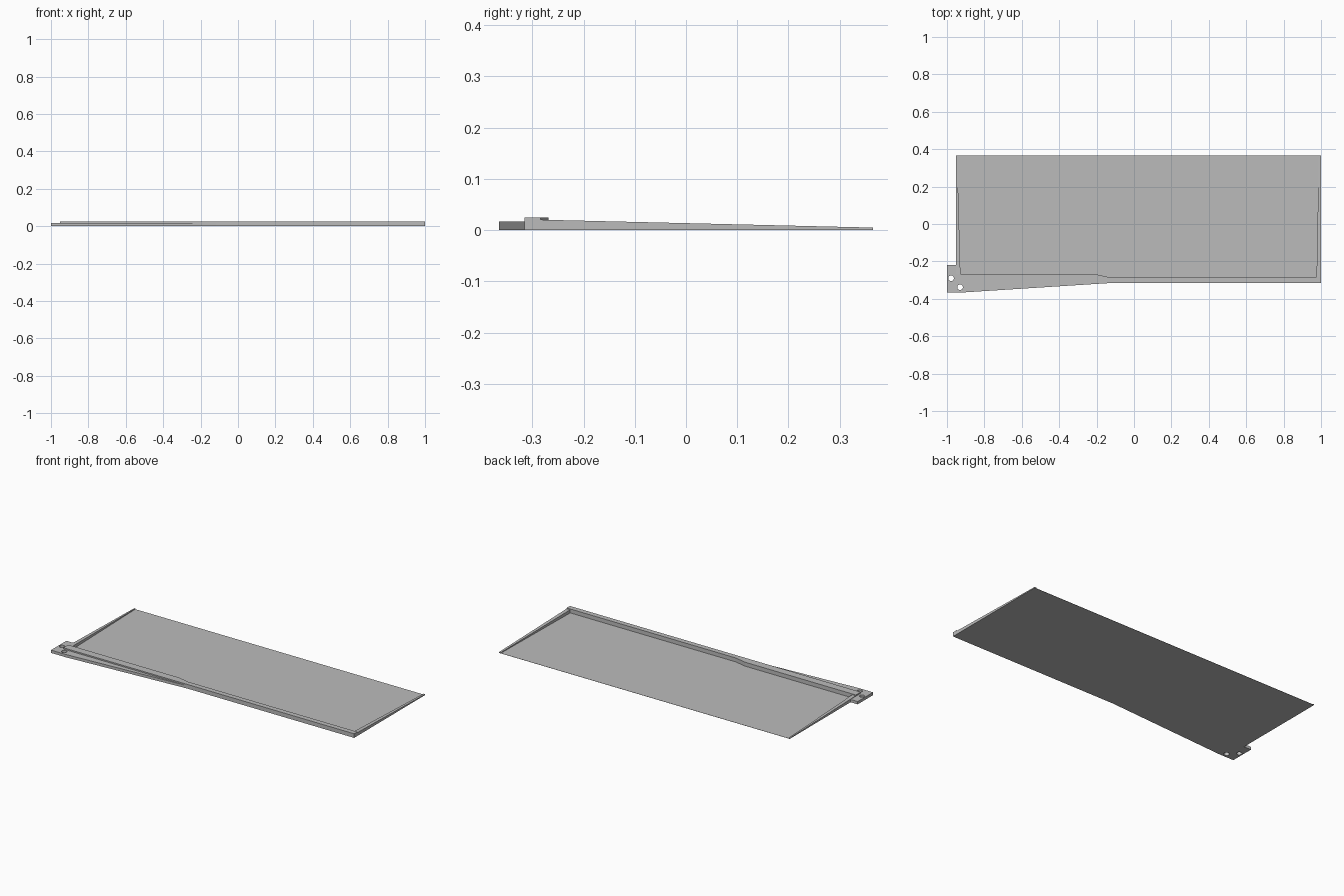
import bpy
import bmesh

default_cube = bpy.data.objects.get("Cube")
if default_cube:
    bpy.data.objects.remove(default_cube, do_unlink=True)

# One plain grey for the whole tray
grey = bpy.data.materials.new("plain grey")
grey.use_nodes = True
colour = (0.5, 0.5, 0.5, 1)
grey.diffuse_color = colour
grey.node_tree.nodes["Principled BSDF"].inputs["Base Color"].default_value = colour

# Main dimensions
LEFT_EDGE, RIGHT_EDGE = -0.952, 1.0
FRONT, BACK = -0.315, 0.365
FLOOR, BRACKET_TOP, LIP_TOP = 0.001, 0.017, 0.025
LIP_WIDE, LIP_NARROW = -0.268, -0.284


def prism(name, outline, bottom, top):
    """Extrude a flat outline; top is a height or a function of y."""
    height = top if callable(top) else lambda y: top
    bm = bmesh.new()
    low = [bm.verts.new((x, y, bottom)) for x, y in outline]
    high = [bm.verts.new((x, y, height(y))) for x, y in outline]
    bm.faces.new(low)
    bm.faces.new(high)
    n = len(outline)
    for i in range(n):
        j = (i + 1) % n
        bm.faces.new((low[i], low[j], high[j], high[i]))
    bmesh.ops.recalc_face_normals(bm, faces=bm.faces)
    mesh = bpy.data.meshes.new(name)
    bm.to_mesh(mesh)
    bm.free()
    mesh.materials.append(grey)
    obj = bpy.data.objects.new(name, mesh)
    bpy.context.collection.objects.link(obj)
    return obj


def rail_height(y):
    """Side rails slope down from the front lip to the back edge."""
    return 0.005 + 0.015 * (BACK - y) / (BACK - LIP_WIDE)


# Thin floor sheet
prism("floor_sheet", [(LEFT_EDGE, FRONT), (RIGHT_EDGE, FRONT),
                      (RIGHT_EDGE, BACK), (LEFT_EDGE, BACK)], 0, FLOOR)

# Raised front lip, wider toward the bracket end
prism("front_lip", [(LEFT_EDGE, FRONT), (RIGHT_EDGE, FRONT),
                    (RIGHT_EDGE, LIP_NARROW), (-0.134, LIP_NARROW),
                    (-0.208, LIP_WIDE), (LEFT_EDGE, LIP_WIDE)], FLOOR, LIP_TOP)

# Tapered side rails
prism("right_rail", [(LEFT_EDGE, LIP_WIDE), (-0.928, LIP_WIDE),
                     (-0.945, BACK), (LEFT_EDGE, BACK)], FLOOR, rail_height)
prism("left_rail", [(0.976, LIP_NARROW), (RIGHT_EDGE, LIP_NARROW),
                    (RIGHT_EDGE, BACK), (0.988, BACK)], FLOOR, rail_height)

# Mounting bracket: corner tab with a long tapering wedge
bracket = prism("mounting_bracket", [(-1, -0.365), (-0.9, -0.365), (-0.117, FRONT),
                                     (LEFT_EDGE, FRONT), (LEFT_EDGE, -0.218),
                                     (-1, -0.218)], 0, BRACKET_TOP)

# Two screw holes through the bracket
for x, y in ((-0.978, -0.29), (-0.93, -0.338)):
    bpy.ops.mesh.primitive_cylinder_add(vertices=32, radius=0.015, depth=0.1,
                                        location=(x, y, 0))
    cutter = bpy.context.object
    cutter.name = "hole_cutter"
    cutter.hide_render = True
    cutter.data.materials.append(grey)
    cut = bracket.modifiers.new("screw hole", "BOOLEAN")
    cut.operation = "DIFFERENCE"
    cut.solver = "EXACT"
    cut.object = cutter
    bpy.context.view_layer.objects.active = bracket
    bpy.ops.object.modifier_apply(modifier=cut.name)
    bpy.data.objects.remove(cutter, do_unlink=True)
